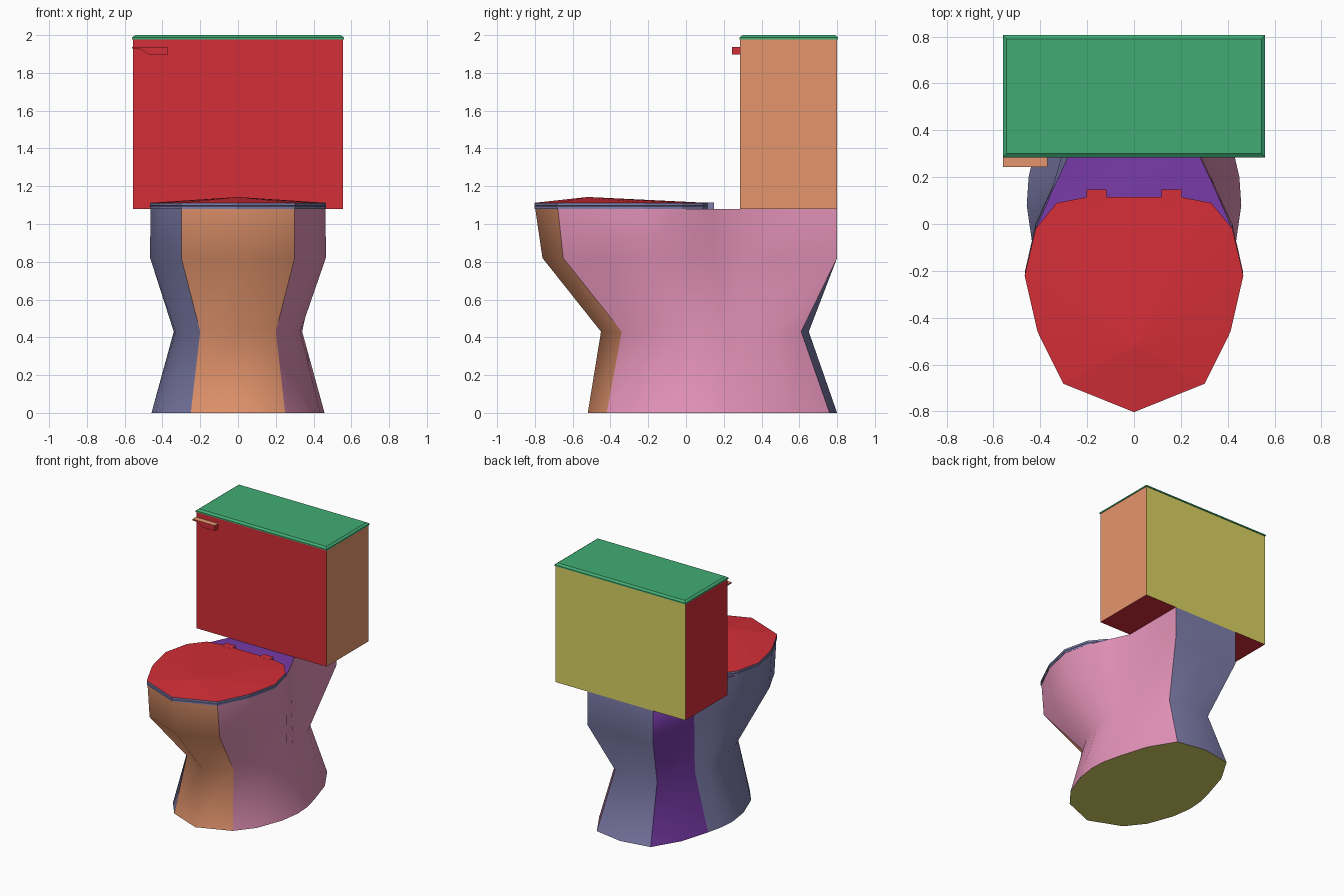
import bpy, bmesh

if "Cube" in bpy.data.objects:
    bpy.data.objects.remove(bpy.data.objects["Cube"])


def lin(c):
    c /= 255
    return c / 12.92 if c <= 0.04045 else ((c + 0.055) / 1.055) ** 2.4


COLOURS = {
    "red": (212, 46, 55), "orange": (229, 150, 110), "green": (65, 171, 116),
    "yellow": (217, 210, 98), "pink": (227, 146, 184), "slate": (127, 126, 172),
    "purple": (120, 58, 168),
}
NAMES = list(COLOURS)
MATS = []
for name, rgb in COLOURS.items():
    m = bpy.data.materials.new(name)
    m.diffuse_color = (*[lin(c) for c in rgb], 1)
    m.use_nodes = True
    m.node_tree.nodes["Principled BSDF"].inputs["Base Color"].default_value = m.diffuse_color
    MATS.append(m)


def finish(name, bm, rule, smooth=False):
    """Make an object; rule(face) gives a colour name."""
    bmesh.ops.recalc_face_normals(bm, faces=bm.faces)
    bm.normal_update()
    bm.faces.index_update()
    for f in bm.faces:
        f.material_index = NAMES.index(rule(f))
        f.smooth = smooth
    # smooth parts stay sharp where two colours meet
    for e in bm.edges:
        e.smooth = len({f.material_index for f in e.link_faces}) == 1
    me = bpy.data.meshes.new(name)
    bm.to_mesh(me)
    bm.free()
    for m in MATS:
        me.materials.append(m)
    ob = bpy.data.objects.new(name, me)
    bpy.context.collection.objects.link(ob)
    return ob


def mirrored(half):
    """Close a half outline running from front to back at x >= 0."""
    return half + [(-x, y) for x, y in reversed(half) if x > 0]


def loft(bm, rings):
    """Bridge rings of equal length and cap both ends."""
    loops = [[bm.verts.new(p) for p in r] for r in rings]
    n = len(loops[0])
    for a, b in zip(loops, loops[1:]):
        for i in range(n):
            j = (i + 1) % n
            bm.faces.new((a[i], a[j], b[j], b[i]))
    return bm.faces.new(loops[0][::-1]), bm.faces.new(loops[-1])


def box_ring(x0, x1, y0, y1, z):
    return [(x0, y0, z), (x1, y0, z), (x1, y1, z), (x0, y1, z)]


# Bowl: half outlines at foot, waist, shoulder and rim
LEVELS = [
    (0.0, [(0, -.52), (.25, -.42), (.36, -.28), (.435, -.08), (.458, .08),
           (.45, .2), (.42, .33), (.35, .56), (.23, .76), (0, .8)]),
    (0.43, [(0, -.45), (.2, -.34), (.28, -.2), (.33, -.02), (.34, .1),
            (.33, .2), (.3, .32), (.26, .48), (.18, .61), (0, .65)]),
    (0.82, [(0, -.76), (.3, -.65), (.41, -.43), (.465, -.2), (.42, 0),
            (.35, .15), (.28, .3), (.28, .66), (.28, .8), (0, .8)]),
    (1.08, [(0, -.798), (.298, -.678), (.408, -.46), (.464, -.22), (.42, -.02),
            (.35, .14), (.28, .29), (.28, .66), (.28, .8), (0, .8)]),
]
RINGS = [[(x, y, z) for x, y in mirrored(h)] for z, h in LEVELS]
N = len(RINGS[0])
# side colour by column around the bowl, counted from the front centre
COLUMNS = (["orange"] + ["pink"] * 7 + ["slate"] * 2 + ["purple"] * 2
           + ["slate"] * 5 + ["orange"])


def bowl_colour(f):
    if len(f.verts) > 4:
        return "yellow" if f.normal.z < 0 else "purple"
    i = f.index % N
    return COLUMNS[i]


bm = bmesh.new()
loft(bm, RINGS)
# order of columns: 0 front right ... 8, 9 back ... N-1 front left
COLUMNS[8] = COLUMNS[9] = "slate"
bowl = finish("bowl", bm, bowl_colour, smooth=True)

# Seat and lid share one outline; the lid rises to a shallow peak
OUT = mirrored([(0, -.803), (.302, -.682), (.412, -.46), (.467, -.22),
                (.42, -.02), (.33, .09), (.2, .115)])
bm = bmesh.new()
loft(bm, [[(x * s, y * s, z) for x, y in OUT]
          for s, z in ((1, 1.08), (1, 1.093), (.995, 1.095))])
finish("seat", bm, lambda f: "slate")

bm = bmesh.new()
_, top = loft(bm, [[(x * s, y * s, z) for x, y in OUT]
                   for s, z in ((.995, 1.095), (1, 1.097), (1, 1.112))])
peak = bmesh.ops.poke(bm, faces=[top])["verts"][0]
peak.co = (0, -.52, 1.143)
finish("lid", bm, lambda f: "red" if f.normal.z > .5 else "slate")

# Hinges
for side in (-1, 1):
    bm = bmesh.new()
    loft(bm, [box_ring(side * .16 - .042, side * .16 + .042, .09, .147, z)
              for z in (1.08, 1.114)])
    finish("hinge", bm, lambda f: "red" if f.normal.z > .5 else "slate")


# Tank
def tank_colour(f):
    n = f.normal
    return "orange" if n.x > .5 else "yellow" if n.y > .5 else "red"


bm = bmesh.new()
loft(bm, [box_ring(-.555, .555, .287, .8, z) for z in (1.08, 1.98)])
finish("tank", bm, tank_colour)

# Tank cover with a chamfered top edge
bm = bmesh.new()
loft(bm, [box_ring(-.56 + d, .56 - d, .284 + d, .806 - d, z)
          for d, z in ((0, 1.978), (0, 1.988), (.016, 2.0))])
finish("tank_cover", bm, lambda f: "green")

# Flush handle: thin lever that thickens towards the middle
LEVER = [(-.56, 1.928), (-.52, 1.926), (-.47, 1.897), (-.37, 1.897),
         (-.37, 1.938), (-.56, 1.938)]
bm = bmesh.new()
loft(bm, [[(x, y, z) for x, z in LEVER] for y in (.244, .29)])
finish("flush_handle", bm, lambda f: "orange" if f.normal.z > .5 else "red")
